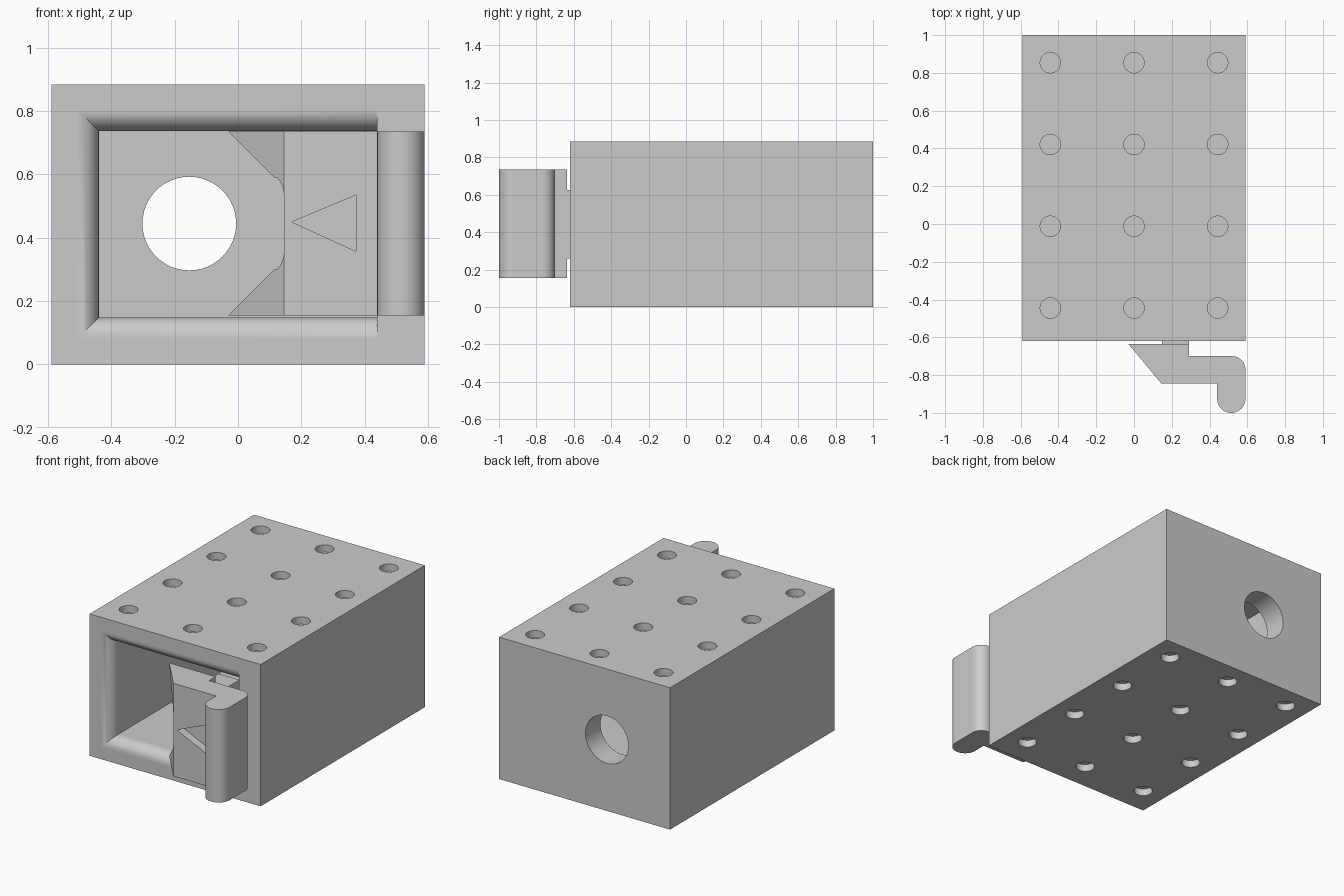
import bpy
import bmesh
from math import cos, sin, pi, sqrt, radians
from mathutils import Matrix, Vector

default = bpy.data.objects.get("Cube")
if default:
    bpy.data.objects.remove(default, do_unlink=True)

grey = bpy.data.materials.new("plain grey")
grey.use_nodes = True
COLOUR = (0.6, 0.6, 0.6, 1)
grey.diffuse_color = COLOUR
grey.node_tree.nodes["Principled BSDF"].inputs["Base Color"].default_value = COLOUR


def to_object(name, bm):
    bmesh.ops.recalc_face_normals(bm, faces=bm.faces)
    mesh = bpy.data.meshes.new(name)
    bm.to_mesh(mesh)
    bm.free()
    mesh.materials.append(grey)
    obj = bpy.data.objects.new(name, mesh)
    bpy.context.collection.objects.link(obj)
    return obj


def loft(name, rings):
    """Skin a list of closed rings and cap both ends."""
    bm = bmesh.new()
    loops = [[bm.verts.new(p) for p in ring] for ring in rings]
    for a, b in zip(loops, loops[1:]):
        for i in range(len(a)):
            j = (i + 1) % len(a)
            bm.faces.new((a[i], a[j], b[j], b[i]))
    bm.faces.new(loops[0])
    bm.faces.new(loops[-1])
    return to_object(name, bm)


def prism_y(name, outline, y0, y1):
    return loft(name, [[(x, y, z) for x, z in outline] for y in (y0, y1)])


def prism_z(name, outline, z0, z1):
    return loft(name, [[(x, y, z) for x, y in outline] for z in (z0, z1)])


def rect(x0, x1, z0, z1):
    return [(x0, z0), (x1, z0), (x1, z1), (x0, z1)]


def arc(cx, cy, r, start, end, n=12):
    angles = [radians(start + (end - start) * i / n) for i in range(n + 1)]
    return [(cx + r * cos(a), cy + r * sin(a)) for a in angles]


def carve(obj, cutters):
    """Subtract the cutters, bake the result and discard them."""
    for c in cutters:
        c.hide_render = True
        mod = obj.modifiers.new("cut", "BOOLEAN")
        mod.operation = "DIFFERENCE"
        mod.solver = "EXACT"
        mod.object = c
    deps = bpy.context.evaluated_depsgraph_get()
    mesh = bpy.data.meshes.new_from_object(obj.evaluated_get(deps))
    obj.modifiers.clear()
    obj.data = mesh
    for c in cutters:
        bpy.data.objects.remove(c, do_unlink=True)


def smooth(obj):
    bpy.ops.object.select_all(action="DESELECT")
    obj.select_set(True)
    bpy.context.view_layer.objects.active = obj
    bpy.ops.object.shade_smooth_by_angle(angle=radians(30))
    mod = obj.modifiers.new("face weighted normals", "WEIGHTED_NORMAL")
    mod.keep_sharp = True


FRONT, BACK, HEIGHT, HALF = -0.62, 1.0, 0.885, 0.59
WALL = 0.148

# Housing block
housing = prism_y("housing", rect(-HALF, HALF, 0, HEIGHT), FRONT, BACK)

# Cavity, with a rounded mouth on three sides
LIP, STEPS = 0.07, 10


def cavity_ring(y, out):
    outline = rect(-0.44 - out, 0.44, WALL - out, HEIGHT - WALL + out)
    return [(x, y, z) for x, z in outline]


rings = [cavity_ring(FRONT - 0.1, LIP)]
for i in range(STEPS + 1):
    a = i / STEPS * pi / 2
    rings.append(cavity_ring(FRONT + LIP * (1 - cos(a)), LIP * (1 - sin(a))))
rings.append(cavity_ring(BACK - WALL, 0))
cavity = loft("cavity_cutter", rings)

# Round opening in the rear wall
rear_hole = prism_y("rear_hole_cutter", arc(-0.154, 0.445, 0.148, 0, 352.5, 47), 0.7, 1.1)

# Shallow round sockets on top and bottom
bm = bmesh.new()
for x in (-0.443, 0, 0.443):
    for row in range(4):
        for z in (0, HEIGHT):
            bmesh.ops.create_cone(
                bm, cap_ends=True, segments=32, radius1=0.054, radius2=0.054, depth=0.09,
                matrix=Matrix.Translation(Vector((x, -0.445 + row * 0.433, z))))
sockets = to_object("socket_cutter", bm)

carve(housing, [cavity, rear_hole, sockets])
smooth(housing)

# Latch: wedge, arm and rounded finger grip in one outline
outline = [(-0.03, -0.635), (0.145, -0.845), (0.44, -0.845)]
outline += arc(0.515, -0.925, 0.075, 180, 360, 20)
outline += arc(0.52, -0.77, 0.07, 0, 90)
outline += [(0.29, -0.70), (0.29, -0.635)]
latch = prism_z("latch", outline, 0.155, 0.735)

# Tapered notch in the wedge, with softened corners
upper = [(-0.2, 0.905), (-0.03, 0.735), (0.115, 0.59)]
upper += arc(0.065, 0.535, 0.08, 42, 0, 6)
notch_outline = upper + [(x, 0.89 - z) for x, z in reversed(upper)]
notch = prism_y("notch_cutter", notch_outline, -1.1, -0.5)

# Recessed triangular pointer on the latch face
pointer = prism_y("pointer_cutter", [(0.17, 0.45), (0.373, 0.357), (0.373, 0.535)], -0.9, -0.795)
carve(latch, [notch, pointer])
smooth(latch)

# Neck carrying the latch into the cavity
prism_y("latch_neck", rect(0.147, 0.29, 0.26, 0.625), -0.64, -0.4)
